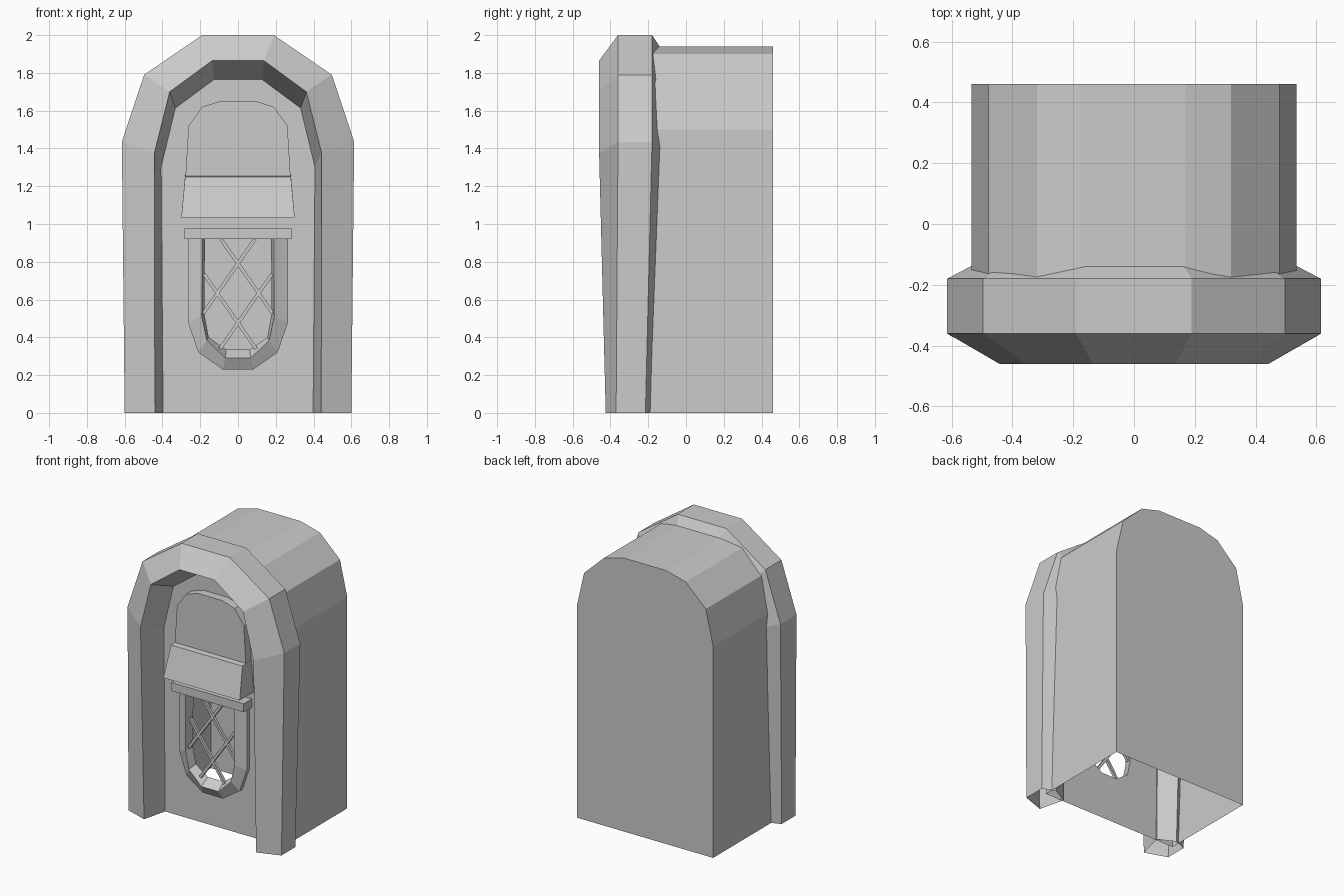
import bpy, bmesh, math
from mathutils import Vector, Matrix

if "Cube" in bpy.data.objects:
    bpy.data.objects.remove(bpy.data.objects["Cube"])

PANEL_Y = -0.25


def finish(bm, name):
    bmesh.ops.recalc_face_normals(bm, faces=bm.faces)
    me = bpy.data.meshes.new(name)
    bm.to_mesh(me)
    bm.free()
    ob = bpy.data.objects.new(name, me)
    bpy.context.collection.objects.link(ob)
    return ob


def mirrored(half):
    """Half outline of (x, z), right side first, continued on the left."""
    return half + [(-x, z) for x, z in reversed(half)]


def loft(name, rings, closed_section=False, cap=False, loop=False):
    """Skin consecutive rings of points."""
    bm = bmesh.new()
    vs = [[bm.verts.new(p) for p in r] for r in rings]
    n = len(rings[0])
    pairs = list(zip(vs, vs[1:])) + ([(vs[-1], vs[0])] if loop else [])
    for a, b in pairs:
        for i in range(n if closed_section else n - 1):
            j = (i + 1) % n
            bm.faces.new((a[i], a[j], b[j], b[i]))
    if cap:
        bm.faces.new(vs[0])
        bm.faces.new(vs[-1])
    return finish(bm, name)


def ring(outline, y):
    return [(x, y, z) for x, z in outline]


# Cabinet shell: open underneath, closed at the back
body = mirrored([(0.535, 0), (0.535, 1.5), (0.478, 1.75), (0.32, 1.9), (0.17, 1.94)])
bm = bmesh.new()
front = [bm.verts.new(p) for p in ring(body, PANEL_Y)]
back = [bm.verts.new(p) for p in ring(body, 0.46)]
for i in range(len(body) - 1):
    bm.faces.new((front[i], front[i + 1], back[i + 1], back[i]))
bm.faces.new(back)
finish(bm, "cabinet_shell")

# Front panel with the speaker opening
hole = mirrored([(0.175, 0.95), (0.178, 0.52), (0.155, 0.4), (0.062, 0.335)])
bm = bmesh.new()
edges = []
for outline in (body, hole):
    v = [bm.verts.new(p) for p in ring(outline, PANEL_Y)]
    edges += [bm.edges.new((v[i], v[(i + 1) % len(v)])) for i in range(len(v))]
bmesh.ops.triangle_fill(bm, edges=edges, use_beauty=True, normal=(0, -1, 0))
finish(bm, "front_panel")

# Bevelled arch: five-sided section swept up one leg, over and down
# section order: outer back, outer front, inner front, inner deep, inner back
stations = [
    [(0.60, -0.215, 0), (0.60, -0.37, 0), (0.44, -0.425, 0), (0.395, -0.24, 0), (0.51, -0.18, 0)],
    [(0.615, -0.18, 1.435), (0.615, -0.36, 1.435), (0.443, -0.46, 1.375), (0.405, -0.24, 1.30), (0.5, -0.12, 1.40)],
    [(0.497, -0.18, 1.79), (0.497, -0.36, 1.79), (0.362, -0.46, 1.70), (0.33, -0.24, 1.61), (0.405, -0.12, 1.71)],
    [(0.19, -0.18, 2.0), (0.19, -0.36, 2.0), (0.137, -0.46, 1.865), (0.127, -0.24, 1.76), (0.15, -0.12, 1.91)],
]
stations += [[(-x, y, z) for x, y, z in s] for s in reversed(stations)]
loft("arch_frame", stations, closed_section=True)

# Raised title window
window = mirrored([(0.28, 1.22), (0.262, 1.52), (0.19, 1.62), (0.095, 1.65)])
loft("title_window", [ring(window, y) for y in (PANEL_Y, -0.31)], True, cap=True)

# Sloping selector shelf
section = [(PANEL_Y, 1.26, 0.28), (-0.35, 1.25, 0.28), (-0.41, 1.035, 0.30), (PANEL_Y, 1.035, 0.30)]
loft("selector_shelf", [[(s * w, y, z) for y, z, w in section] for s in (-1, 1)], True, cap=True)

# Bar over the speaker
bar = [(PANEL_Y, 0.98), (-0.34, 0.98), (-0.34, 0.92), (PANEL_Y, 0.92)]
loft("speaker_bar", [[(x, y, z) for y, z in bar] for x in (-0.283, 0.283)], True, cap=True)

# Speaker surround: outer wall, sloping face and inner wall
outer = mirrored([(0.265, 0.93), (0.265, 0.48), (0.21, 0.32), (0.08, 0.23)])
inner = mirrored([(0.19, 0.93), (0.192, 0.51), (0.165, 0.385), (0.067, 0.29)])
# each half runs top to bottom, so the strip stays open at the top
loft("speaker_surround", [ring(outer, PANEL_Y), ring(outer, -0.28), ring(inner, -0.315), ring(hole, PANEL_Y)])

# Lattice of crossed rods
for k, (a, b) in enumerate([((-0.09, 0.92), (0.185, 0.525)), ((-0.18, 0.735), (0.095, 0.34))]):
    for s in (-1, 1):
        p, q = Vector((s * a[0], 0, a[1])), Vector((s * b[0], 0, b[1]))
        d = q - p
        bm = bmesh.new()
        m = (Matrix.Translation((p + q) / 2 + Vector((0, -0.28, 0)))
             @ Matrix.Rotation(math.atan2(d.x, d.z), 4, 'Y')
             @ Matrix.Diagonal((0.018, 0.02, d.length, 1)))
        bmesh.ops.create_cube(bm, size=1, matrix=m)
        finish(bm, f"lattice_rod_{k}_{'left' if s < 0 else 'right'}")
